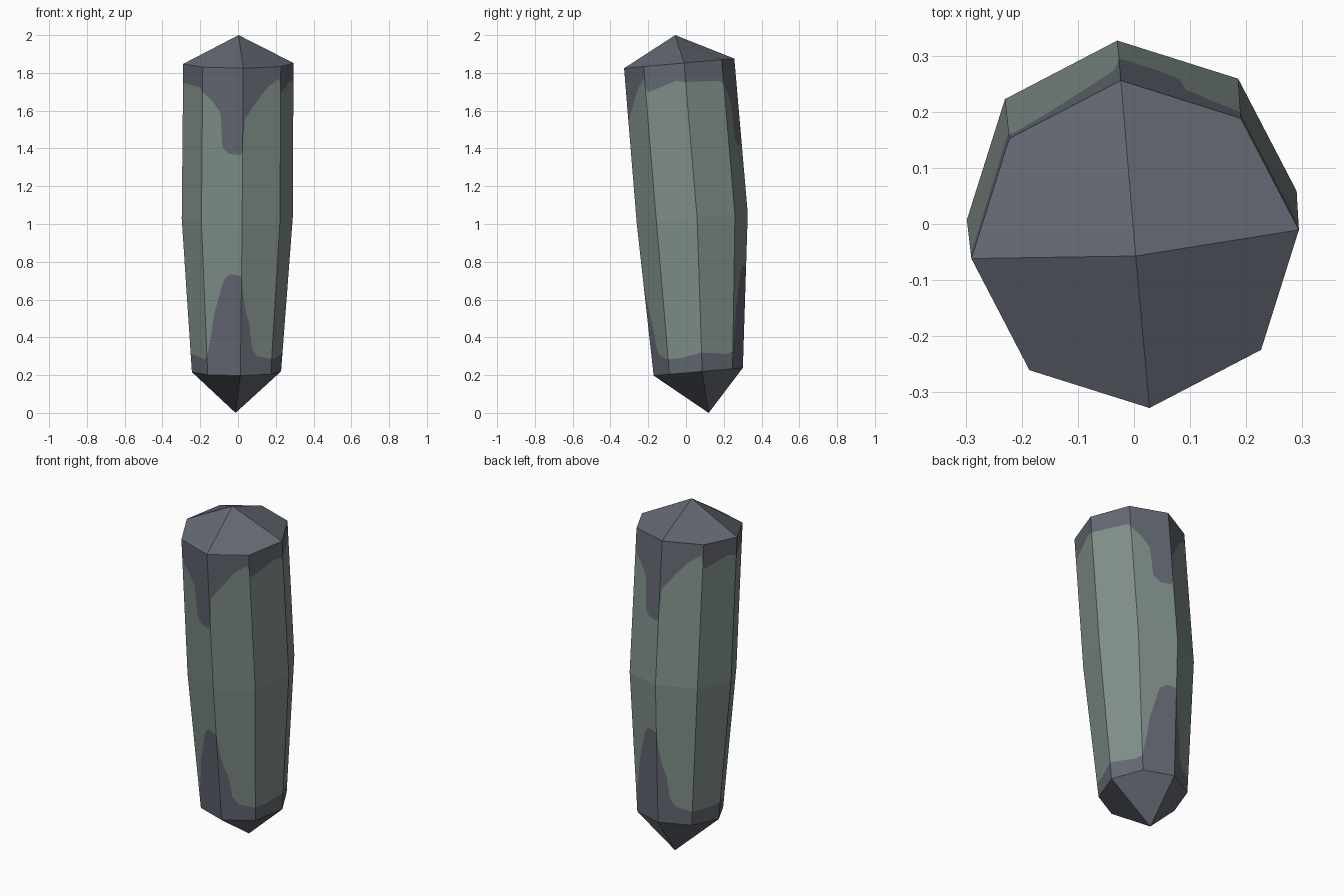
import bpy, bmesh, math
from mathutils import Vector

if "Cube" in bpy.data.objects:
    bpy.data.objects.remove(bpy.data.objects["Cube"])

SIDES, STEPS = 8, 20           # octagonal body, columns per side
TILT = 0.088                   # lean of the rings, z per unit of y


def material(name, colour):
    m = bpy.data.materials.new(name)
    m.diffuse_color = (*colour, 1)
    m.use_nodes = True
    m.node_tree.nodes["Principled BSDF"].inputs["Base Color"].default_value = m.diffuse_color
    return m


def ring_point(u, centre, radius):
    """Point on an octagon ring; u counts sides from the front corner."""
    def corner(j):
        a = math.radians(-85 + 45 * j)
        x, y = radius * math.cos(a), radius * math.sin(a)
        return Vector((x, y, y * TILT))
    j = math.floor(u)
    return Vector(centre) + corner(j).lerp(corner(j + 1), u - j)


def profile(points, u):
    """Linear lookup; the pattern repeats every four sides."""
    u = (u + 2) % 4 - 2
    for (a, p), (b, q) in zip(points, points[1:]):
        if a <= u <= b:
            return p + (q - p) * (u - a) / (b - a)
    return points[-1][1]


# Depth of the grey band below the top ring and above the bottom ring
TOP_BAND = [(-2, .10), (-1.1, .11), (-1, .13), (-.75, .18), (-.55, .24), (-.5, .42),
            (-.35, .455), (-.05, .46), (0, .44), (.05, .27), (.33, .19),
            (.63, .11), (.98, .06), (1.02, .14), (1.4, .115), (1.75, .09), (2, .10)]
LOW_BAND = [(-2, .10), (-1.2, .08), (-1, .09), (-.83, .23), (-.77, .31), (-.6, .42),
            (-.47, .51), (-.28, .54), (0, .53), (.05, .44), (.13, .34),
            (.28, .265), (.33, .15), (.52, .10), (1, .08), (1.4, .08), (2, .10)]

LOW = ((-.008, .065, .218), .237)
MID = ((-.004, .033, 1.03), .295)
TOP = ((.002, -.036, 1.85), .293)

bm = bmesh.new()

# Faceted body: columns of points, cut where the colour changes
columns = []
for i in range(SIDES * STEPS):
    u = i / STEPS
    low, mid, top = (ring_point(u, *r) for r in (LOW, MID, TOP))
    pts = [low, low.lerp(mid, profile(LOW_BAND, u) / .812), mid,
           top.lerp(mid, profile(TOP_BAND, u) / .82), top]
    columns.append([bm.verts.new(p) for p in pts])
for i, a in enumerate(columns):
    b = columns[(i + 1) % len(columns)]
    for k in range(4):
        f = bm.faces.new((a[k], b[k], b[k + 1], a[k + 1]))
        f.material_index = 1 if k in (1, 2) else 0

# Pointed ends: four facets each, spanning two sides
apex = bm.verts.new((.003, -.057, 2.0))
tip = bm.verts.new((-.013, .12, 0))
for j in range(0, SIDES, 2):
    a, b, c = (columns[(j + n) % SIDES * STEPS] for n in range(3))
    bm.faces.new((apex, a[4], b[4], c[4]))
    bm.faces.new((tip, c[0], b[0], a[0]))

mesh = bpy.data.meshes.new("crystal_shard")
bm.to_mesh(mesh)
bm.free()
mesh.materials.append(material("slate_grey", (.125, .138, .168)))
mesh.materials.append(material("grey_green", (.215, .272, .248)))
bpy.context.collection.objects.link(bpy.data.objects.new("crystal_shard", mesh))
